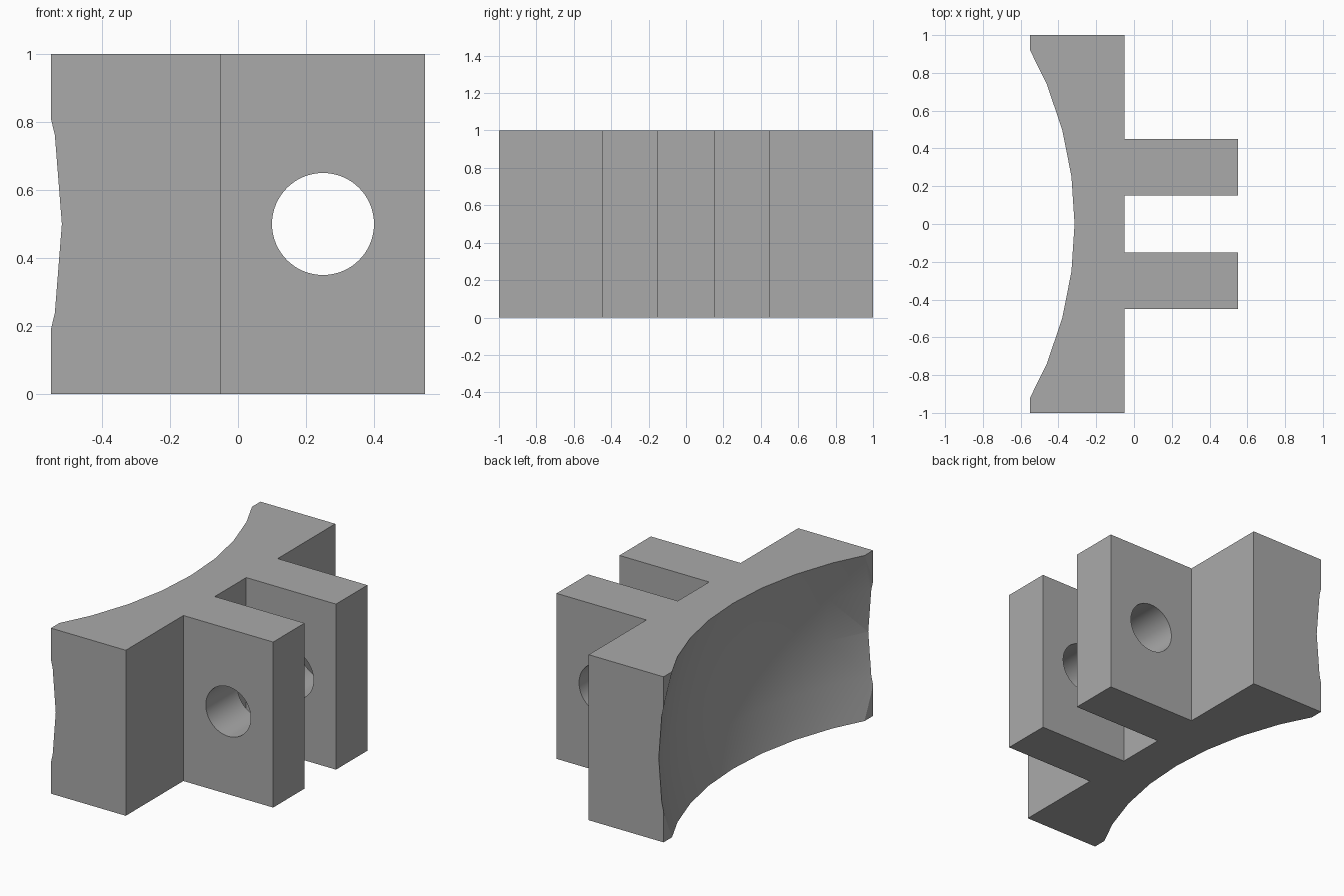
import bpy
import math

default_cube = bpy.data.objects.get("Cube")
if default_cube:
    bpy.data.objects.remove(default_cube, do_unlink=True)

GREY = (0.4, 0.4, 0.4, 1)
grey = bpy.data.materials.new("plain grey")
grey.use_nodes = True
grey.diffuse_color = GREY
grey.node_tree.nodes["Principled BSDF"].inputs["Base Color"].default_value = GREY


def cut(target, cutter):
    """Subtract the cutter from the target, then discard it."""
    cutter.hide_render = True
    mod = target.modifiers.new("cut", "BOOLEAN")
    mod.operation = "DIFFERENCE"
    mod.solver = "EXACT"
    mod.object = cutter
    bpy.ops.object.select_all(action="DESELECT")
    bpy.context.view_layer.objects.active = target
    target.select_set(True)
    bpy.ops.object.modifier_apply(modifier=mod.name)
    bpy.data.objects.remove(cutter, do_unlink=True)


# Bracket body: one outline for the back plate and its two lugs, extruded up
half = [(-0.05, 0.15), (0.55, 0.15), (0.55, 0.45), (-0.05, 0.45), (-0.05, 1), (-0.55, 1)]
outline = half + [(x, -y) for x, y in reversed(half)]
n = len(outline)
verts = [(x, y, z) for z in (0, 1) for x, y in outline]
faces = [tuple(reversed(range(n))), tuple(range(n, 2 * n))]
faces += [(i, (i + 1) % n, (i + 1) % n + n, i + n) for i in range(n)]
mesh = bpy.data.meshes.new("clevis_bracket")
mesh.from_pydata(verts, [], faces)
bracket = bpy.data.objects.new("clevis_bracket", mesh)
bpy.context.collection.objects.link(bracket)
mesh.materials.append(grey)

# Spherical hollow in the back of the plate
bpy.ops.mesh.primitive_uv_sphere_add(segments=48, ring_count=24, radius=2, location=(-2.25, 0, 0.5))
sphere = bpy.context.object
sphere.name = "hollow_cutter"
sphere.data.materials.append(grey)
cut(bracket, sphere)

# Pin hole through both lugs
bpy.ops.mesh.primitive_cylinder_add(vertices=64, radius=0.15, depth=1.4, location=(0.25, 0, 0.5),
                                    rotation=(math.pi / 2, 0, 0))
pin = bpy.context.object
pin.name = "pin_hole_cutter"
pin.data.materials.append(grey)
cut(bracket, pin)

# Smooth the curved cuts, keep the corners crisp
bpy.ops.object.shade_smooth_by_angle(angle=math.radians(25))
